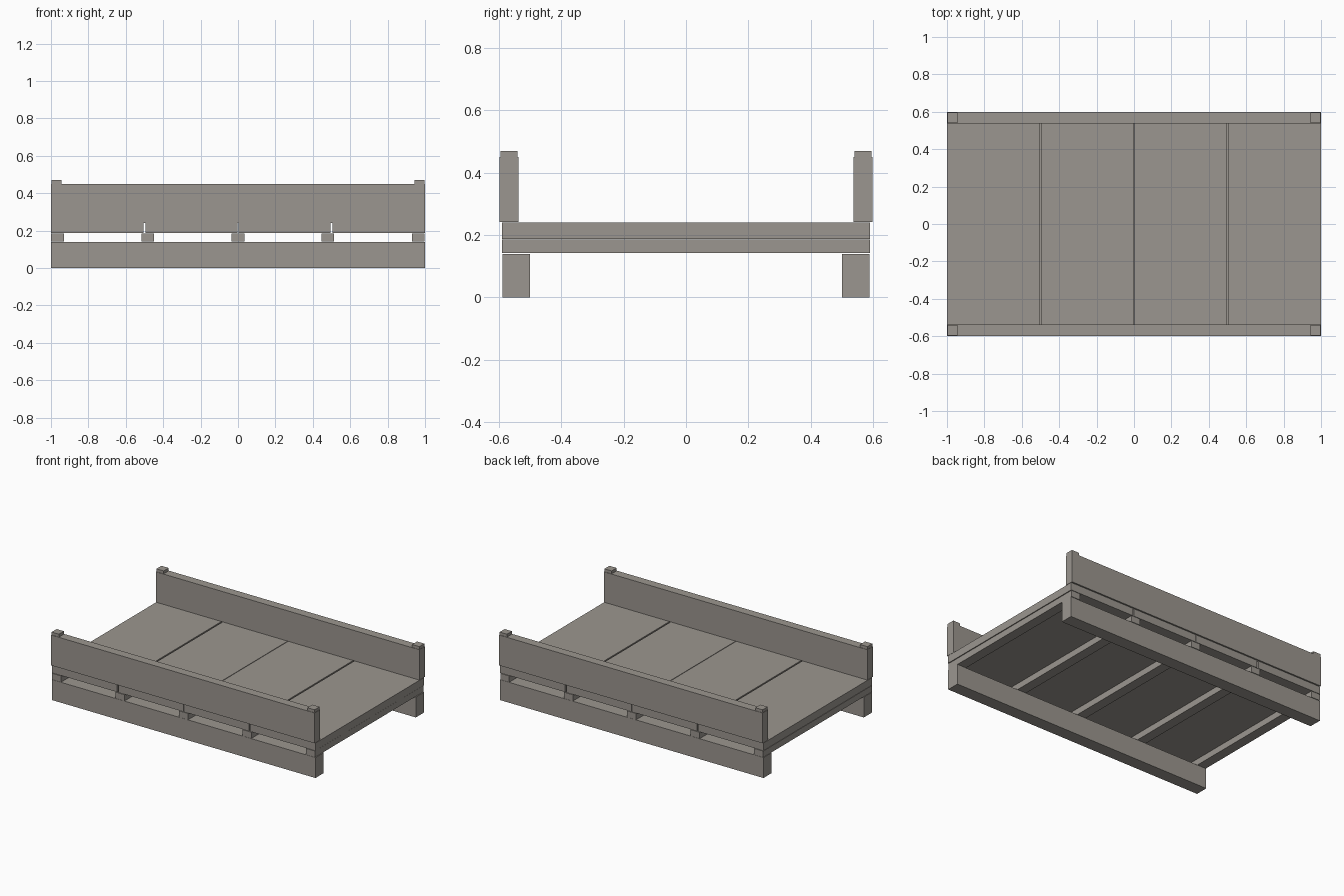
import bpy
import bmesh

default = bpy.data.objects.get("Cube")
if default:
    bpy.data.objects.remove(default, do_unlink=True)

# Single weathered grey finish
grey = bpy.data.materials.new("weathered_grey")
grey.use_nodes = True
colour = (0.33, 0.306, 0.276, 1)
grey.diffuse_color = colour
bsdf = next(n for n in grey.node_tree.nodes if n.type == 'BSDF_PRINCIPLED')
bsdf.inputs["Base Color"].default_value = colour


def box(name, xs, ys, zs):
    """Flat-faced box spanning the given ranges."""
    spans = (xs, ys, zs)
    bm = bmesh.new()
    bmesh.ops.create_cube(bm, size=1)
    for v in bm.verts:
        for i, (low, high) in enumerate(spans):
            v.co[i] = high if v.co[i] > 0 else low
    mesh = bpy.data.meshes.new(name)
    bm.to_mesh(mesh)
    bm.free()
    mesh.materials.append(grey)
    obj = bpy.data.objects.new(name, mesh)
    bpy.context.collection.objects.link(obj)
    return obj


def mirrored(low, high, side):
    return tuple(sorted((low * side, high * side)))


# Long parts on both sides: ground runners, side rails and corner caps
for side, label in ((-1, "front"), (1, "back")):
    box(f"{label}_runner", (-1, 1), mirrored(0.5, 0.588, side), (0, 0.14))
    box(f"{label}_side_rail", (-1, 1), mirrored(0.538, 0.598, side), (0.242, 0.45))
    for end, end_label in ((-1, "right"), (1, "left")):
        box(f"{label}_{end_label}_corner_cap", mirrored(0.943, 0.998, end),
            mirrored(0.541, 0.595, side), (0.45, 0.47))

# Cross beams between the runners and the deck
for i, x in enumerate((-0.965, -0.483, 0, 0.48, 0.963)):
    box(f"cross_beam_{i + 1}", (x - 0.034, x + 0.034), (-0.59, 0.59), (0.142, 0.185))

# Deck panels with narrow gaps between them
panels = ((-1, -0.505), (-0.495, -0.002), (0.002, 0.495), (0.505, 1))
for i, span in enumerate(panels):
    box(f"deck_panel_{i + 1}", span, (-0.59, 0.59), (0.188, 0.24))
